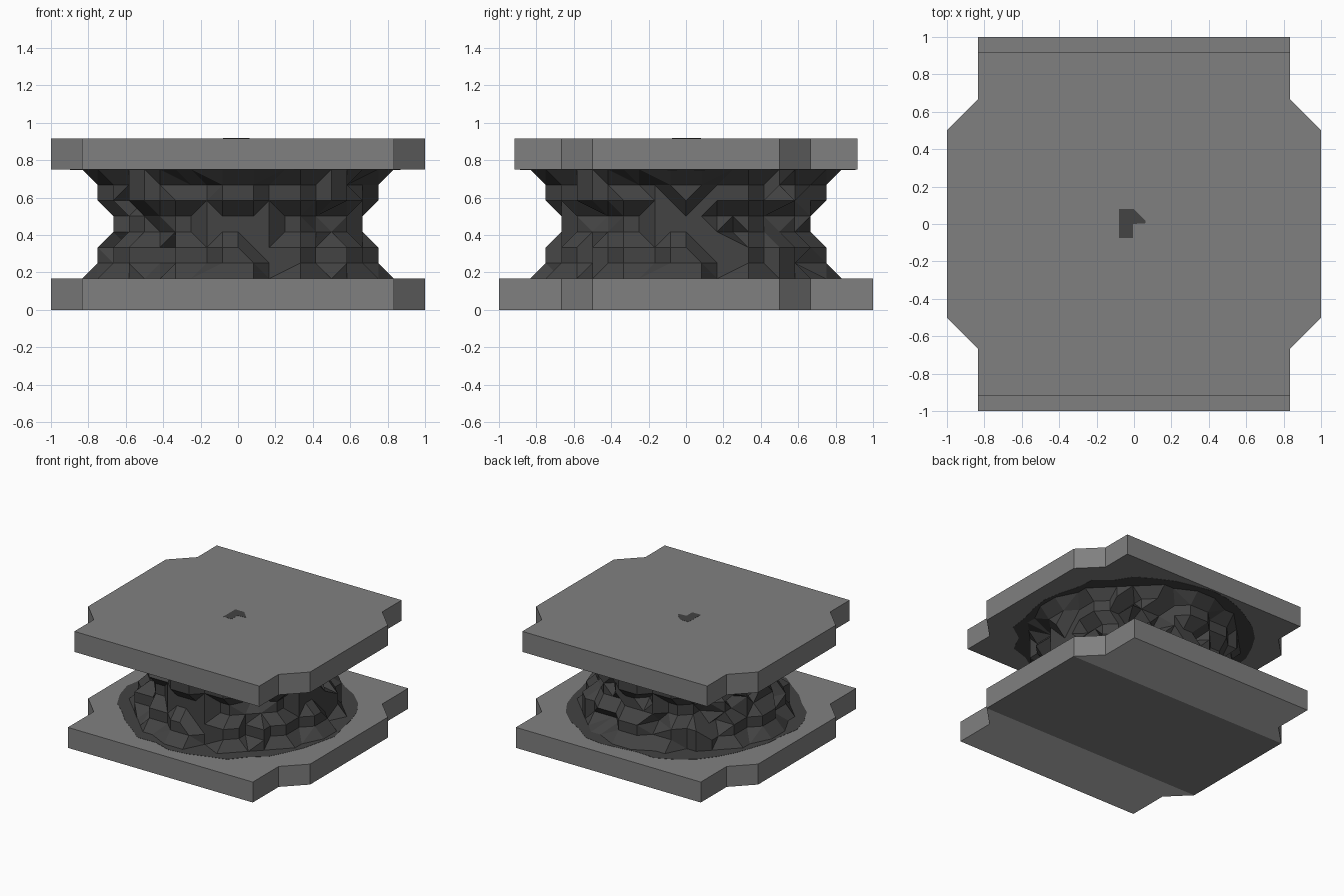
import bpy, bmesh, math, random

cube = bpy.data.objects.get("Cube")
if cube:
    bpy.data.objects.remove(cube, do_unlink=True)

random.seed(4)
U = 1 / 12  # grid unit shared by every part


def material(name, v):
    m = bpy.data.materials.new(name)
    m.use_nodes = True
    m.diffuse_color = (v, v, v, 1)
    bsdf = m.node_tree.nodes["Principled BSDF"]
    bsdf.inputs["Base Color"].default_value = (v, v, v, 1)
    bsdf.inputs["Roughness"].default_value = 0.9
    return m


slab_grey = material("slab grey", 0.216)
rock_grey = material("dark rock grey", 0.056)
pale_grey = material("pale grey", 0.55)


def finish(name, bm, mat):
    bmesh.ops.recalc_face_normals(bm, faces=bm.faces)
    mesh = bpy.data.meshes.new(name)
    bm.to_mesh(mesh)
    bm.free()
    mesh.materials.append(mat)
    ob = bpy.data.objects.new(name, mesh)
    bpy.context.collection.objects.link(ob)
    return ob


def prism(name, outline, z0, z1, mat):
    """Extrude a flat outline from z0 to z1."""
    bm = bmesh.new()
    face = bm.faces.new([bm.verts.new((x, y, z0)) for x, y in outline])
    # keep the base face so the prism is closed
    top = bmesh.ops.extrude_face_region(bm, geom=[face], use_keep_orig=True)["geom"]
    for v in top:
        if isinstance(v, bmesh.types.BMVert):
            v.co.z = z1
    return finish(name, bm, mat)


def slab_outline(half_depth):
    """Square plate with stepped, chamfered corners."""
    q = [(12, 6), (10, 8), (10, half_depth)]
    pts = q + [(-x, y) for x, y in reversed(q)]
    pts += [(-x, -y) for x, y in pts]
    return [(x * U, y * U) for x, y in pts]


# Two slabs
bottom = prism("bottom_slab", slab_outline(12), 0, 2 * U, slab_grey)
prism("top_slab", slab_outline(11), 9 * U, 11 * U, slab_grey)

# Pale front and back strips on the underside of the bottom slab
bottom.data.materials.append(pale_grey)
bm = bmesh.new()
bm.from_mesh(bottom.data)
for side in (-1, 1):
    under = [f for f in bm.faces if abs(f.normal.z) > 0.9 and f.calc_center_median().z < U]
    geom = under + list({e for f in under for e in f.edges})
    geom += list({v for f in under for v in f.verts})
    bmesh.ops.bisect_plane(bm, geom=geom, dist=1e-4,
                           plane_co=(0, side * 6 * U, 0), plane_no=(0, 1, 0))
for f in bm.faces:
    c = f.calc_center_bounds()
    if c.z < 0.001 and abs(c.y) > 6 * U:
        f.material_index = 1
bm.to_mesh(bottom.data)
bm.free()

# Rough stone core: rings snapped to the grid, waisted in the middle
rows = [(2, 9.8), (3, 8.7), (4, 8.7), (5, 8.1), (6, 8.1), (7, 8.7), (8, 8.7), (9, 9.8)]
N = 44
bm = bmesh.new()
rings = []
for z, r in rows:
    ring = []
    for i in range(N):
        a = 2 * math.pi * i / N
        on_axis = i % (N // 4) == 0
        chipped = not on_axis and random.random() < 0.14
        rr = r - (1 if chipped else 0)
        ring.append(bm.verts.new((round(rr * math.cos(a)) * U,
                                  round(rr * math.sin(a)) * U, z * U)))
    rings.append(ring)
for lo, hi in zip(rings, rings[1:]):
    for i in range(N):
        j = (i + 1) % N
        bm.faces.new((lo[i], lo[j], hi[j], hi[i]))
bm.faces.new(rings[0])
bm.faces.new(rings[-1])
bmesh.ops.remove_doubles(bm, verts=bm.verts, dist=1e-4)
bmesh.ops.triangulate(bm, faces=bm.faces)
finish("stone_core", bm, rock_grey)


# Thin ragged rims where the core meets the slabs
def rim_outline():
    pts = []
    for i in range(36):
        a = 2 * math.pi * i / 36
        r = 10.6 + random.uniform(-0.4, 0.3)
        pts.append((r * U * math.cos(a), r * U * math.sin(a)))
    return pts


prism("lower_rim", rim_outline(), 2 * U - 0.002, 2 * U + 0.0015, rock_grey)
prism("upper_rim", rim_outline(), 9 * U - 0.0015, 9 * U + 0.002, rock_grey)

# Bit of core showing through the top slab
patch = [(-0.95, -0.9), (-0.05, -0.9), (-0.05, 0), (0.75, 0.05), (0.75, 0.2),
         (0, 0.95), (-0.95, 0.95)]
prism("top_patch", [(x * U, y * U) for x, y in patch],
      11 * U - 0.002, 11 * U + 0.001, rock_grey)
